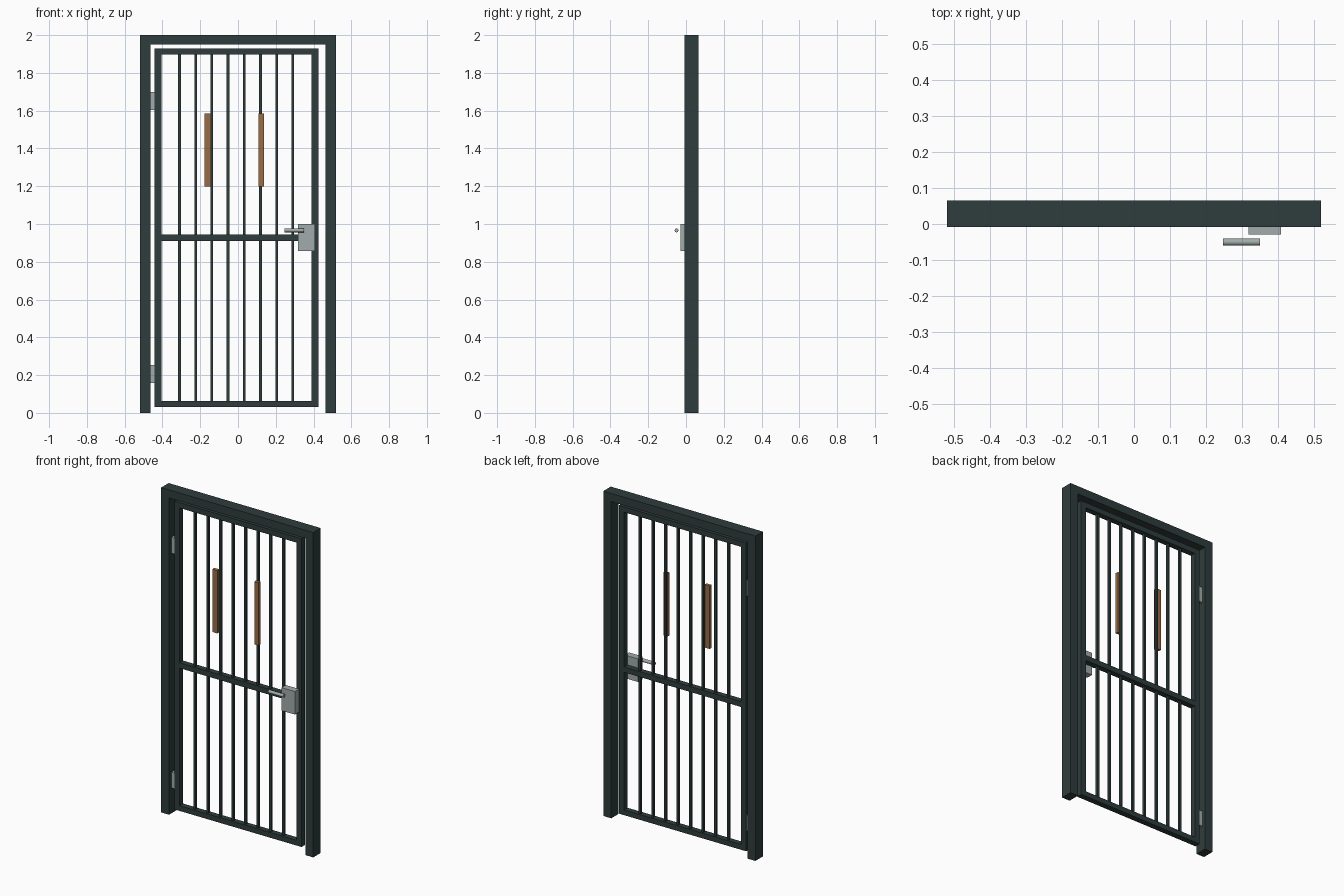
import bpy, math

if "Cube" in bpy.data.objects:
    bpy.data.objects.remove(bpy.data.objects["Cube"])


def mat(name, rgb):
    m = bpy.data.materials.new(name)
    m.diffuse_color = (*rgb, 1)
    m.use_nodes = True
    m.node_tree.nodes["Principled BSDF"].inputs["Base Color"].default_value = m.diffuse_color
    return m


dark = mat("dark slate paint", (0.028, 0.046, 0.045))
steel = mat("brushed steel", (0.36, 0.41, 0.41))
wood = mat("warm wood", (0.32, 0.15, 0.06))


def box(name, x0, x1, y0, y1, z0, z1, m):
    bpy.ops.mesh.primitive_cube_add(
        size=1, location=((x0 + x1) / 2, (y0 + y1) / 2, (z0 + z1) / 2))
    o = bpy.context.object
    o.name = name
    o.scale = (x1 - x0, y1 - y0, z1 - z0)
    bpy.ops.object.transform_apply(location=False, rotation=False, scale=True)
    o.data.materials.append(m)
    return o


# Fixed outer frame
FY = (-0.008, 0.065)
box("left_post", -0.518, -0.464, *FY, 0, 2, dark)
box("right_post", 0.464, 0.518, *FY, 0, 2, dark)
box("top_beam", -0.464, 0.464, *FY, 1.95, 2, dark)

# Hinged leaf frame
LY = (0.011, 0.046)
box("left_stile", -0.441, -0.406, *LY, 0.032, 1.93, dark)
box("right_stile", 0.39, 0.425, *LY, 0.032, 1.93, dark)
box("bottom_rail", -0.406, 0.39, *LY, 0.032, 0.064, dark)
box("top_rail", -0.406, 0.39, *LY, 1.897, 1.93, dark)
box("middle_rail", -0.406, 0.39, *LY, 0.911, 0.944, dark)

# Vertical bars
for i in range(8):
    x = -0.31 + i * 0.0858
    box(f"bar_{i + 1}", x - 0.007, x + 0.007, 0.0215, 0.0355, 0.064, 1.897, dark)

# Wooden grips
box("left_grip", -0.177, -0.143, 0.003, 0.023, 1.198, 1.585, wood)
box("right_grip", 0.109, 0.138, 0.003, 0.023, 1.198, 1.585, wood)

# Hinges
for name, z in (("lower_hinge", 0.157), ("upper_hinge", 1.603)):
    box(name, -0.464, -0.441, 0.014, 0.043, z, z + 0.097, steel)

# Lock case and lever handle
box("lock_case", 0.317, 0.408, -0.029, 0.012, 0.858, 1.0, steel)
bpy.ops.mesh.primitive_cylinder_add(
    vertices=16, radius=0.01, depth=0.102,
    location=(0.298, -0.05, 0.966), rotation=(0, math.pi / 2, 0))
handle = bpy.context.object
handle.name = "lever_handle"
handle.data.materials.append(steel)
bpy.ops.object.shade_smooth_by_angle()
